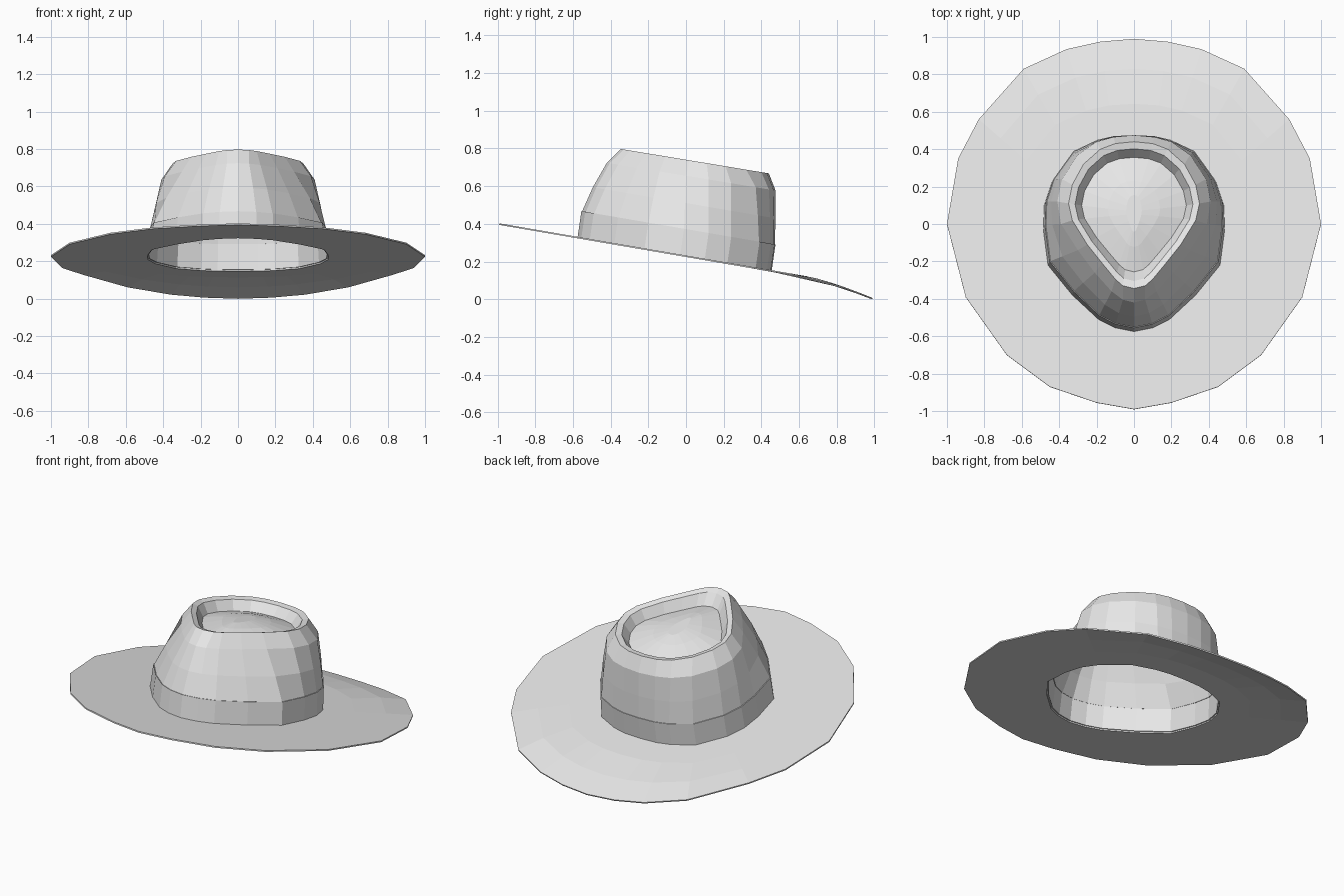
import bpy
import bmesh

cube = bpy.data.objects.get("Cube")
if cube:
    bpy.data.objects.remove(cube, do_unlink=True)

felt = bpy.data.materials.new("light_grey_felt")
felt.use_nodes = True
GREY = (0.8, 0.8, 0.8, 1.0)
felt.diffuse_color = GREY
felt.node_tree.nodes["Principled BSDF"].inputs["Base Color"].default_value = GREY

# Half outlines seen from above, running from the back centre to the front centre
BRIM = [(0, .99), (.18, .975), (.36, .935), (.59, .83), (.83, .56), (.94, .35),
        (1, 0), (.9, -.39), (.68, -.7), (.45, -.87), (.2, -.955), (0, -.99)]
BASE = [(0, .455), (.11, .45), (.2, .43), (.33, .37), (.44, .22), (.48, .1),
        (.485, -.03), (.46, -.22), (.33, -.38), (.19, -.51), (.1, -.555), (0, -.575)]
SHOULDER = [(0, .475), (.11, .465), (.2, .44), (.3, .37), (.385, .24), (.41, .12),
            (.39, 0), (.3, -.14), (.21, -.26), (.12, -.36), (.06, -.405), (0, -.42)]
RIM = [(0, .44), (.1, .43), (.18, .4), (.27, .32), (.33, .21), (.35, .11),
       (.33, .02), (.25, -.11), (.17, -.21), (.1, -.295), (.06, -.33), (0, -.345)]


def scaled(outline, sx, sy, centre=0.0, shift=0.0):
    return [(x * sx, centre + (y - centre) * sy + shift) for x, y in outline]


def blend(a, b, t):
    return [(p[0] + (q[0] - p[0]) * t, p[1] + (q[1] - p[1]) * t) for p, q in zip(a, b)]


def tilted(height, slope):
    return lambda y: height - slope * y


def brim_height(y):
    # Tilted plane that droops at the back edge
    return 0.232 - 0.172 * y - 0.055 * (max(0, y - 0.65) / 0.34) ** 1.5


def loft(name, sections, cap=False, thickness=0.008):
    """Skin mirrored outlines, each with its own height rule, into a thin shell."""
    bm = bmesh.new()
    rings = []
    for outline, height in sections:
        full = outline + [(-x, y) for x, y in outline[-2:0:-1]]
        rings.append([bm.verts.new((x, y, height(y))) for x, y in full])
    for low, high in zip(rings, rings[1:]):
        for j in range(len(low)):
            k = (j + 1) % len(low)
            bm.faces.new((low[j], high[j], high[k], low[k]))
    if cap:
        bm.faces.new(rings[-1][::-1])
    mesh = bpy.data.meshes.new(name)
    bm.to_mesh(mesh)
    bm.free()
    mesh.materials.append(felt)
    obj = bpy.data.objects.new(name, mesh)
    bpy.context.collection.objects.link(obj)
    shell = obj.modifiers.new("thickness", "SOLIDIFY")
    shell.thickness = thickness
    shell.offset = -1
    return obj


# Wide brim with a hole for the head
loft("brim", [(BRIM, brim_height),
              (blend(BRIM, BASE, 0.3), brim_height),
              (blend(BRIM, BASE, 0.65), brim_height),
              (BASE, brim_height)])

# Band around the foot of the crown
band_top = scaled(BASE, 0.98, 1.0, shift=0.02)
band_line = tilted(0.372, 0.172)
loft("hat_band", [(BASE, brim_height), (band_top, band_line)])

# Crown walls, rim and teardrop dent with a raised middle
MIDDLE = 0.06
waist = blend(band_top, SHOULDER, 0.45)
loft("crown", [(scaled(band_top, 0.99, 0.993), band_line),
               (waist, tilted(0.51, 0.17)),
               (SHOULDER, tilted(0.655, 0.165)),
               (RIM, tilted(0.74, 0.165)),
               (scaled(RIM, 0.9, 0.9, MIDDLE), tilted(0.73, 0.165)),
               (scaled(RIM, 0.8, 0.78, MIDDLE), tilted(0.67, 0.165)),
               (scaled(RIM, 0.4, 0.45, MIDDLE), tilted(0.705, 0.165)),
               (scaled(RIM, 0.12, 0.25, MIDDLE), tilted(0.72, 0.165))], cap=True)
